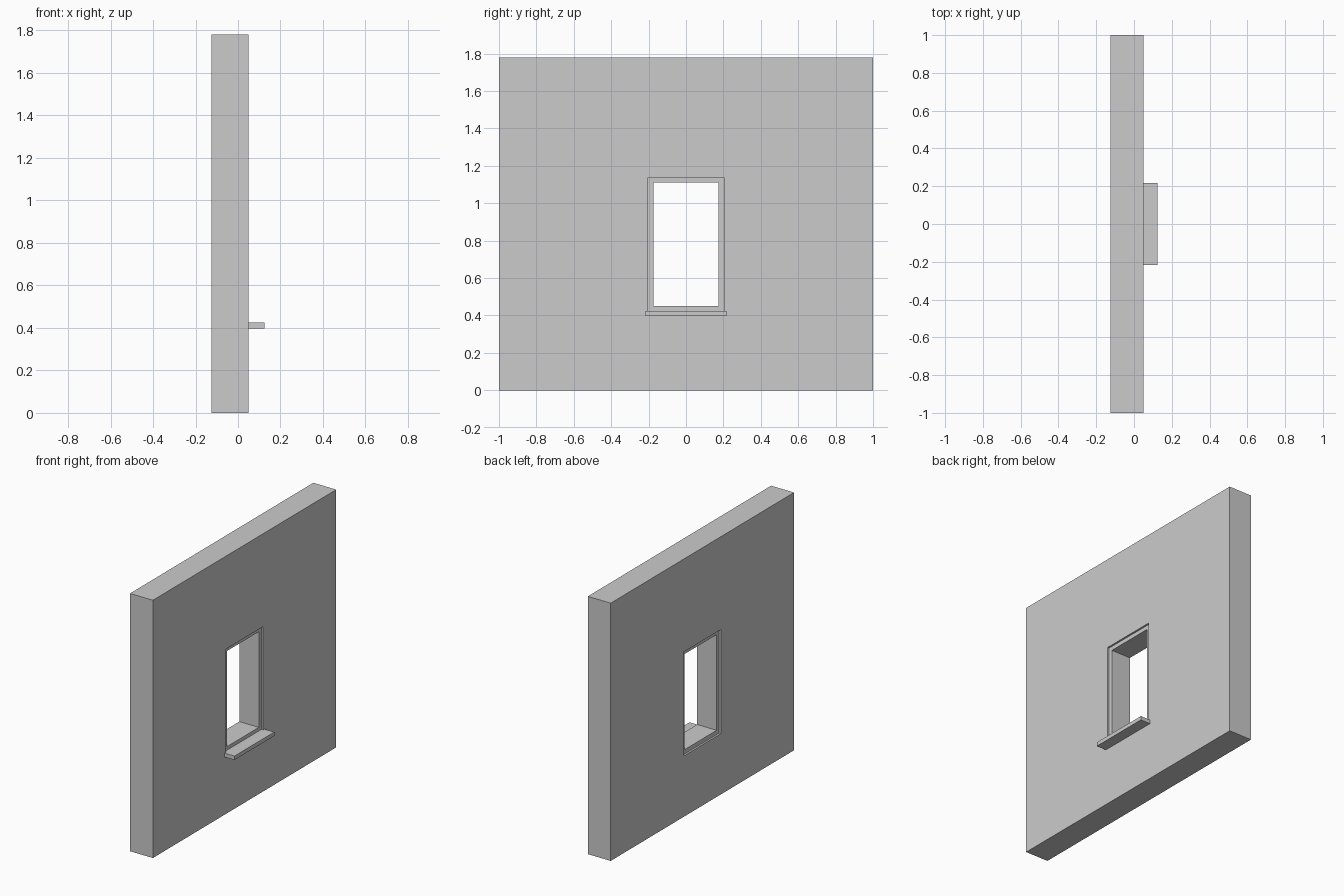
import bpy, bmesh

if "Cube" in bpy.data.objects:
    bpy.data.objects.remove(bpy.data.objects["Cube"])


def finish(name, bm):
    bmesh.ops.recalc_face_normals(bm, faces=bm.faces)
    mesh = bpy.data.meshes.new(name)
    bm.to_mesh(mesh)
    bm.free()
    obj = bpy.data.objects.new(name, mesh)
    bpy.context.collection.objects.link(obj)
    return obj


def rect(y, z0, z1):
    return [(-y, z0), (y, z0), (y, z1), (-y, z1)]


def ring(name, x0, x1, outer, inner):
    """Rectangular slab with a rectangular hole, running through x."""
    bm = bmesh.new()
    loops = [[bm.verts.new((x, y, z)) for y, z in pts]
             for x, pts in ((x0, outer), (x1, outer), (x1, inner), (x0, inner))]
    for a, b in zip(loops, loops[1:] + loops[:1]):
        for i in range(4):
            j = (i + 1) % 4
            bm.faces.new((a[i], a[j], b[j], b[i]))
    return finish(name, bm)


def box(name, lo, hi):
    bm = bmesh.new()
    bmesh.ops.create_cube(bm, size=1)
    for v in bm.verts:
        v.co = [(a + b) / 2 + c * (b - a) for a, b, c in zip(lo, hi, v.co)]
    return finish(name, bm)


WALL_BACK, WALL_FRONT = -0.125, 0.05
RECESS = 0.013
opening = rect(0.202, 0.42, 1.138)

# wall slab with the window opening
ring("wall", WALL_BACK, WALL_FRONT, rect(1.0, 0.0, 1.78), opening)

# frame lining the opening, set back slightly from both wall faces
ring("window_frame", WALL_BACK + RECESS, WALL_FRONT - RECESS,
     opening, rect(0.174, 0.45, 1.11))

# projecting sill
box("window_sill", (WALL_FRONT - RECESS, -0.217, 0.398), (0.125, 0.217, 0.425))
